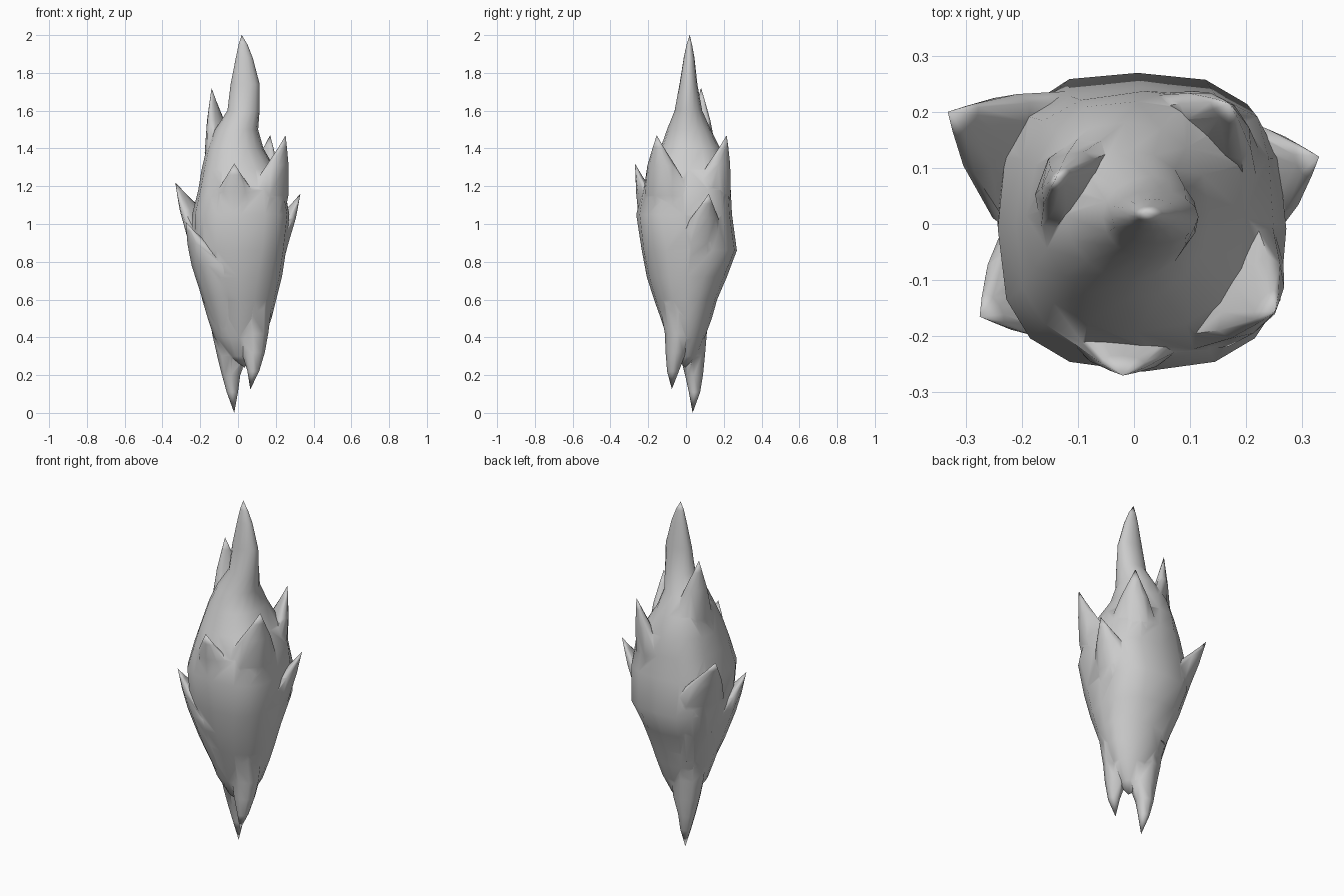
import bpy, bmesh, math, random
from mathutils import Vector

if "Cube" in bpy.data.objects:
    bpy.data.objects.remove(bpy.data.objects["Cube"])

random.seed(4)


def loft(name, rings, start=None, end=None):
    """Skin a stack of equal-length rings, closing each end with a point or a flat cap."""
    bm = bmesh.new()
    rows = [[bm.verts.new(p) for p in r] for r in rings]
    n = len(rows[0])
    for a, b in zip(rows, rows[1:]):
        for i in range(n):
            j = (i + 1) % n
            bm.faces.new((a[i], a[j], b[j], b[i]))
    for row, tip in ((rows[0], start), (rows[-1], end)):
        if tip is None:
            bm.faces.new(row)
        else:
            v = bm.verts.new(tip)
            for i in range(n):
                bm.faces.new((row[i], row[(i + 1) % n], v))
    bmesh.ops.recalc_face_normals(bm, faces=bm.faces)
    mesh = bpy.data.meshes.new(name)
    bm.to_mesh(mesh)
    bm.free()
    ob = bpy.data.objects.new(name, mesh)
    bpy.context.collection.objects.link(ob)
    return ob


def box_ring(z, x0, x1, y0, y1, e=2.0, n=16, wobble=0.015):
    """Rounded-box ring filling the given extents."""
    pts = []
    for i in range(n):
        a = 2 * math.pi * i / n
        c, s = math.cos(a), math.sin(a)
        k = 1 + random.uniform(-wobble, wobble)
        u = math.copysign(abs(c) ** (2 / e), c) * k
        v = math.copysign(abs(s) ** (2 / e), s) * k
        pts.append((x0 + (x1 - x0) * (1 + u) / 2, y0 + (y1 - y0) * (1 + v) / 2, z))
    return pts


def lick(name, base, mid, tip, width, depth, n=10):
    """Curved flame tongue: tapered ellipse rings facing outward, wrapped round the body."""
    base, mid, tip = map(Vector, (base, mid, tip))
    ang = math.atan2(mid.y, mid.x)
    out = Vector((math.cos(ang), math.sin(ang), 0))
    side = Vector((-out.y, out.x, 0))
    rings = []
    for t, s in ((0, 0.5), (0.25, 0.85), (0.5, 1.0), (0.75, 0.56), (0.9, 0.22)):
        c = base.lerp(mid, t * 2) if t <= 0.5 else mid.lerp(tip, t * 2 - 1)
        ring = []
        for i in range(n):
            a = 2 * math.pi * i / n
            w = math.sin(a) * width * s / 2
            ring.append(c + out * (math.cos(a) * depth * s / 2 - 2.0 * w * w) + side * w)
        rings.append(ring)
    return loft(name, rings, None, tip)


# main flame body rising to the tall central tongue
profile = [
    (0.30, -0.05, 0.08, -0.06, 0.06, 2), (0.40, -0.125, 0.14, -0.10, 0.10, 2),
    (0.50, -0.16, 0.175, -0.135, 0.135, 2),
    (0.60, -0.19, 0.205, -0.17, 0.165, 2.1), (0.72, -0.22, 0.23, -0.205, 0.215, 2.3),
    (0.86, -0.245, 0.258, -0.235, 0.27, 2.6), (1.05, -0.245, 0.275, -0.262, 0.245, 2.8),
    (1.18, -0.212, 0.25, -0.235, 0.235, 2.7), (1.29, -0.19, 0.20, -0.19, 0.22, 2.4),
    (1.40, -0.165, 0.135, -0.135, 0.18, 2.2), (1.50, -0.12, 0.105, -0.10, 0.13, 2),
    (1.60, -0.055, 0.115, -0.06, 0.085, 2), (1.74, -0.04, 0.115, -0.035, 0.06, 2),
    (1.88, -0.012, 0.078, -0.012, 0.045, 2), (1.95, 0.003, 0.05, 0.003, 0.032, 2)]
body = loft("flame", [box_ring(*p) for p in profile], (0.035, -0.005, 0.24), (0.02, 0.02, 2.0))

# side tongues (base, middle, tip, width, depth) and the two pointed roots
tongues = [
    ("upper_left_tongue", (-0.08, 0.07, 0.95), (-0.105, 0.08, 1.38), (-0.14, 0.08, 1.72), 0.22, 0.12),
    ("front_right_tongue", (0.12, -0.09, 0.75), (0.18, -0.12, 1.15), (0.252, -0.155, 1.47), 0.30, 0.15),
    ("back_right_tongue", (0.11, 0.11, 0.75), (0.135, 0.15, 1.16), (0.17, 0.215, 1.47), 0.28, 0.14),
    ("back_left_tongue", (-0.10, 0.08, 0.55), (-0.18, 0.135, 0.93), (-0.332, 0.20, 1.22), 0.30, 0.15),
    ("right_tongue", (0.12, 0.06, 0.55), (0.195, 0.085, 0.90), (0.33, 0.12, 1.16), 0.28, 0.14),
    ("front_tongue", (-0.01, -0.09, 0.60), (-0.015, -0.175, 1.02), (-0.02, -0.27, 1.32), 0.36, 0.15),
    ("front_left_tongue", (-0.08, -0.05, 0.45), (-0.165, -0.105, 0.78), (-0.275, -0.165, 1.01), 0.28, 0.14),
]
parts = [lick(*t) for t in tongues]

roots = [
    ("long_root", [(0.58, -0.16, 0.08, -0.06, 0.13), (0.42, -0.137, 0.06, -0.04, 0.11),
                   (0.30, -0.11, 0.05, -0.03, 0.10), (0.20, -0.085, 0.012, -0.005, 0.09),
                   (0.11, -0.06, 0.00, 0.015, 0.075)],
     (-0.02, 0.035, 0.0)),
    ("short_root", [(0.58, -0.03, 0.18, -0.14, 0.06), (0.42, 0.00, 0.16, -0.112, 0.03),
                    (0.32, 0.02, 0.142, -0.108, 0.00), (0.22, 0.05, 0.112, -0.10, -0.038)],
     (0.065, -0.075, 0.125)),
]
for name, secs, tip in roots:
    parts.append(loft(name, [box_ring(*s, n=8, wobble=0) for s in secs], None, tip))

# fuse everything into one skin
bpy.context.view_layer.objects.active = body
body.select_set(True)
for p in parts:
    m = body.modifiers.new(p.name, 'BOOLEAN')
    m.operation = 'UNION'
    m.solver = 'EXACT'
    m.object = p
    bpy.ops.object.modifier_apply(modifier=m.name)
    bpy.data.objects.remove(p, do_unlink=True)
bpy.ops.object.shade_smooth_by_angle(angle=math.radians(60))
